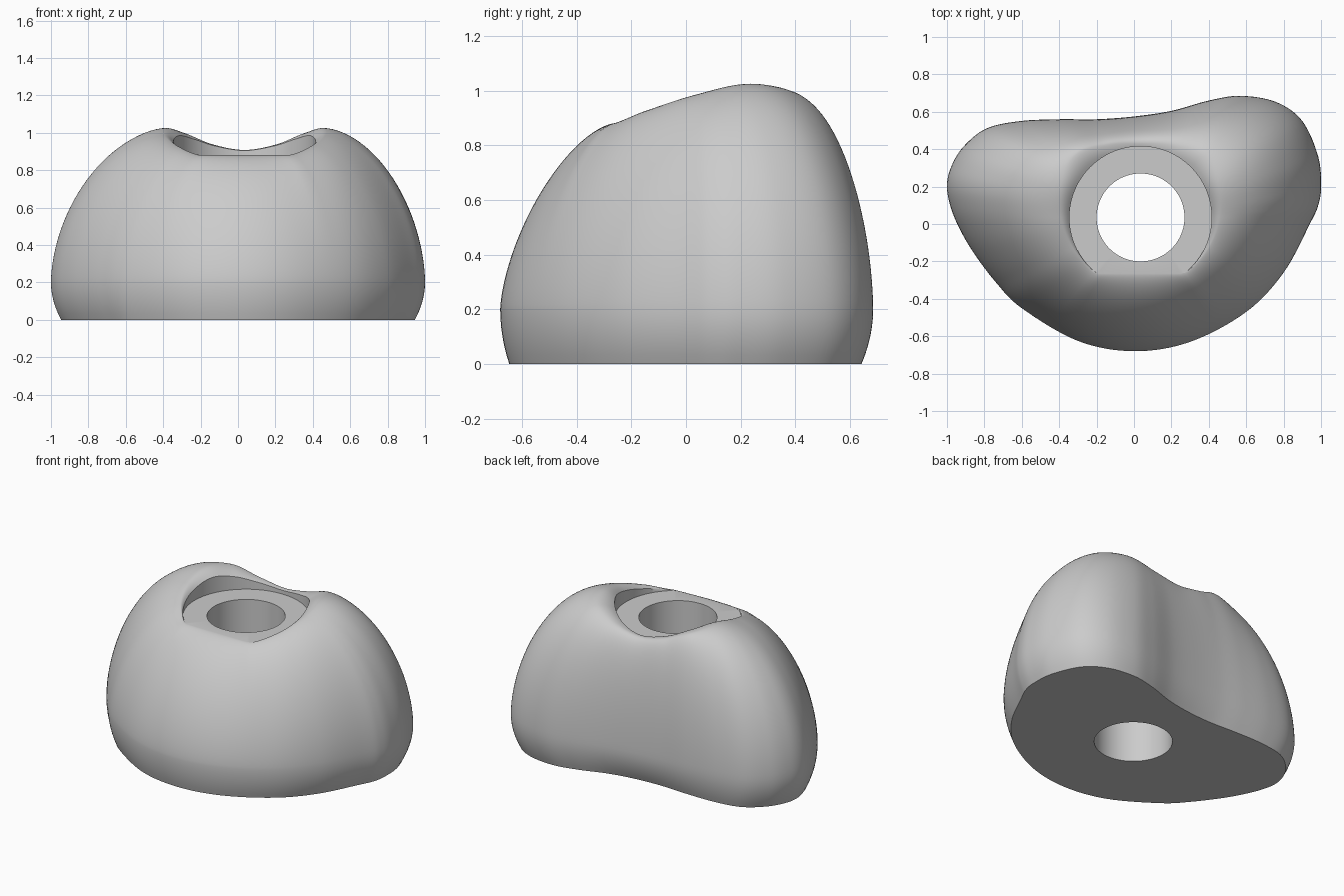
import bpy, bmesh, math
from mathutils import Vector

cube = bpy.data.objects.get("Cube")
if cube:
    bpy.data.objects.remove(cube, do_unlink=True)

CX = CY = 0.035                 # bore axis
HOLE, BORE, FLOOR = 0.235, 0.38, 0.88
CHORD = 0.30                    # front limit of the bore floor
WAIST = 0.2                     # height of the widest outline

# widest outline, anticlockwise from the front
OUTLINE = [(0, -.68), (.3, -.63), (.6, -.47), (.8, -.26), (.94, 0), (.985, .1), (1, .2),
           (.985, .36), (.9, .55), (.76, .652), (.57, .685), (.4, .66), (.2, .605),
           (0, .575), (-.2, .56), (-.4, .56), (-.61, .55), (-.79, .51), (-.915, .41),
           (-.98, .3), (-1, .2), (-.98, .09), (-.935, -.02), (-.86, -.15),
           (-.74, -.31), (-.6, -.45), (-.3, -.625)]

# angle away from the back: crest height, crest offset, roundness, rim height
KEYS = [(0, .908, .02, 2.0, .905), (25, .94, .05, 1.9, .93),
        (45, 1.0, .10, 1.72, .965), (66, 1.025, .085, 1.8, .985),
        (90, .985, .05, 1.77, .955), (115, .93, .02, 1.67, .915),
        (142, .88, 0, 1.55, .88), (180, .88, 0, 1.53, .88)]


def smooth_outline(pts, steps):
    """Closed Catmull-Rom curve through the points."""
    p = [Vector(q) for q in pts]
    out = []
    for i in range(len(p)):
        a, b, c, d = (p[(i + k) % len(p)] for k in (-1, 0, 1, 2))
        for s in range(steps):
            t = s / steps
            out.append(b + (c - a) * t / 2 + (a * 2 - b * 5 + c * 4 - d) * t * t / 2
                       + (b * 3 - a - c * 3 + d) * t ** 3 / 2)
    return out


def crest(angle):
    """Cubic interpolation of the key table."""
    n = len(KEYS)
    i = max(k for k in range(n - 1) if KEYS[k][0] <= angle)
    k0, k1 = KEYS[i], KEYS[i + 1]
    h = k1[0] - k0[0]
    t = (angle - k0[0]) / h

    def slope(j, c):
        if j in (0, n - 1):
            return 0
        return (KEYS[j + 1][c] - KEYS[j - 1][c]) / (KEYS[j + 1][0] - KEYS[j - 1][0])

    return [k0[c] * (1 + 2 * t) * (1 - t) ** 2 + k1[c] * t * t * (3 - 2 * t)
            + h * (slope(i, c) * t * (1 - t) ** 2 - slope(i + 1, c) * t * t * (1 - t))
            for c in range(1, 5)]


def section(point):
    """Closed radial section of the body as (radius, height) pairs."""
    dx, dy = point.x - CX, point.y - CY
    R, theta = math.hypot(dx, dy), math.atan2(dy, dx)
    front = max(0, -math.sin(theta))
    away = math.degrees(math.acos(max(-1, min(1, math.sin(theta)))))
    H, offset, n, rim = crest(away)
    bore = min(BORE, CHORD / front) if front else BORE
    top = bore + max(offset, 0)
    H, rim = max(H, FLOOR), max(rim, FLOOR)
    tuck = 0.055 - 0.022 * front
    sec = []
    for i in range(6):          # tucked-in foot
        t = i / 6
        sec.append((R - tuck * (1 - t) ** 2, WAIST * t))
    for i in range(29):         # rounded flank
        a = math.pi / 2 * i / 28
        sec.append((top + (R - top) * math.cos(a) ** (2 / n),
                    WAIST + (H - WAIST) * math.sin(a) ** (2 / n)))
    for i in range(1, 7):       # crest down to the bore rim
        t = i / 6
        sec.append((top + (bore - top) * t, H + (rim - H) * t * t))
    sec += [(bore, FLOOR), (HOLE, FLOOR), (HOLE, 0)]
    return [(CX + r * math.cos(theta), CY + r * math.sin(theta), z) for r, z in sec]


# loft the sections around the bore axis
bm = bmesh.new()
cols = [[bm.verts.new(v) for v in section(p)] for p in smooth_outline(OUTLINE, 8)]
for a, b in zip(cols, cols[1:] + cols[:1]):
    for j in range(len(a)):
        k = (j + 1) % len(a)
        bm.faces.new((a[j], b[j], b[k], a[k]))
bmesh.ops.remove_doubles(bm, verts=bm.verts, dist=0.0005)
bmesh.ops.recalc_face_normals(bm, faces=bm.faces)
mesh = bpy.data.meshes.new("grip_body")
bm.to_mesh(mesh)
bm.free()
body = bpy.data.objects.new("grip_body", mesh)
bpy.context.collection.objects.link(body)

# plain grey
grey = bpy.data.materials.new("light_grey")
grey.use_nodes = True
colour = (0.6, 0.6, 0.6, 1)
grey.diffuse_color = colour
grey.node_tree.nodes["Principled BSDF"].inputs["Base Color"].default_value = colour
mesh.materials.append(grey)

bpy.context.view_layer.objects.active = body
body.select_set(True)
bpy.ops.object.shade_smooth_by_angle(angle=math.radians(35))
